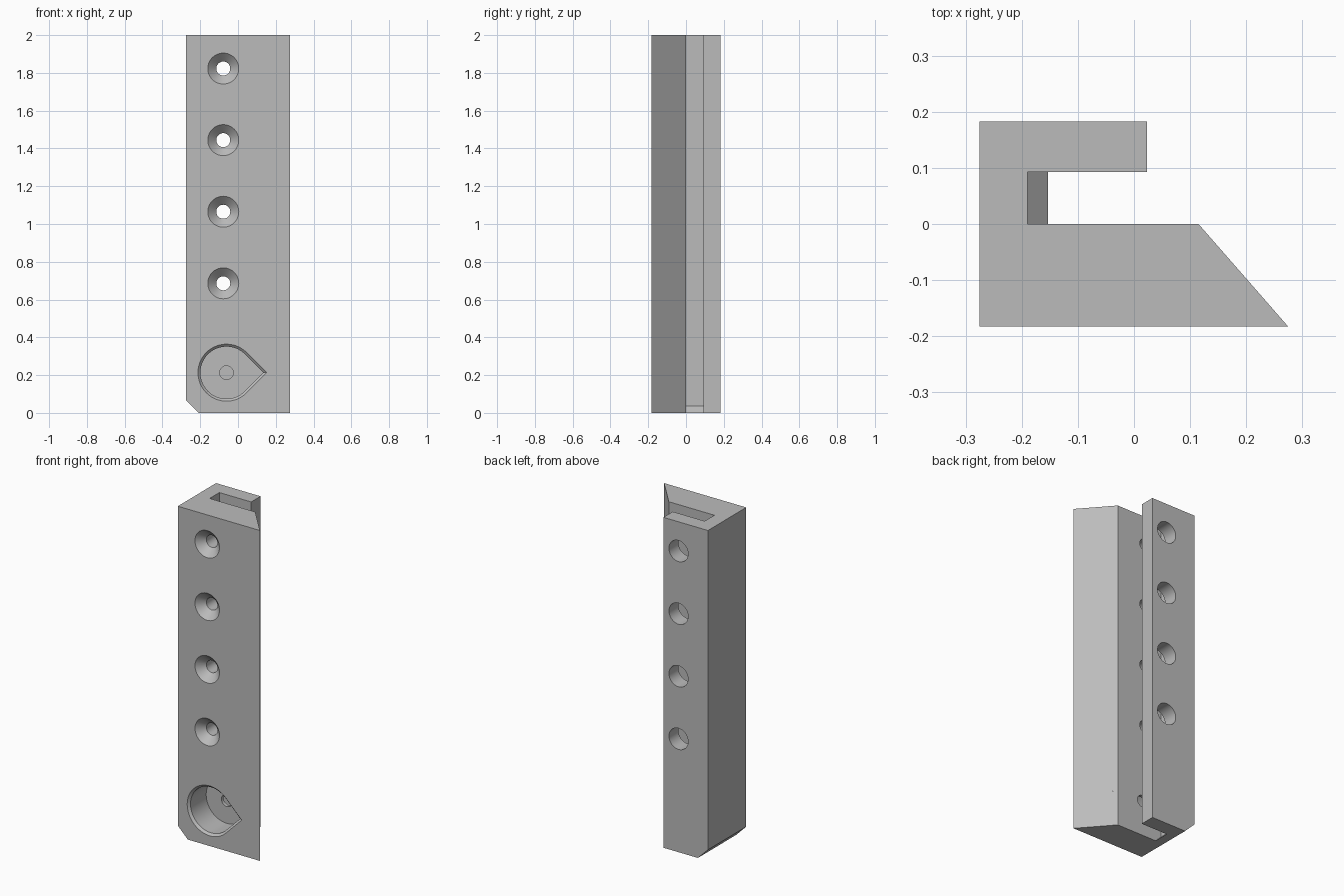
import bpy
import bmesh
import math

cube = bpy.data.objects.get("Cube")
if cube:
    bpy.data.objects.remove(cube, do_unlink=True)

grey = bpy.data.materials.new("plain grey")
grey.use_nodes = True
grey.diffuse_color = (0.5, 0.5, 0.5, 1)
grey.node_tree.nodes["Principled BSDF"].inputs["Base Color"].default_value = (0.5, 0.5, 0.5, 1)


def loft(name, sections):
    """Solid through matching closed rings of 3D points, capped at both ends."""
    bm = bmesh.new()
    rings = [[bm.verts.new(p) for p in ring] for ring in sections]
    n = len(rings[0])
    for a, b in zip(rings, rings[1:]):
        for i in range(n):
            j = (i + 1) % n
            bm.faces.new((a[i], a[j], b[j], b[i]))
    bm.faces.new(rings[0])
    bm.faces.new(rings[-1])
    bmesh.ops.recalc_face_normals(bm, faces=bm.faces)
    mesh = bpy.data.meshes.new(name)
    bm.to_mesh(mesh)
    bm.free()
    mesh.materials.append(grey)
    obj = bpy.data.objects.new(name, mesh)
    bpy.context.collection.objects.link(obj)
    return obj


def along_y(name, outline, sections, x=0, z=0):
    """Loft an xz outline along y; sections are (scale, y)."""
    return loft(name, [[(x + s * u, y, z + s * v) for u, v in outline] for s, y in sections])


def cut(body, cutter):
    cutter.hide_render = True
    mod = body.modifiers.new("cut", "BOOLEAN")
    mod.operation = "DIFFERENCE"
    mod.solver = "EXACT"
    mod.object = cutter
    bpy.context.view_layer.objects.active = body
    bpy.ops.object.modifier_apply(modifier=mod.name)
    bpy.data.objects.remove(cutter, do_unlink=True)


circle = [(math.cos(math.tau * i / 48), math.sin(math.tau * i / 48)) for i in range(48)]
teardrop = [(math.cos(math.radians(a)), math.sin(math.radians(a))) for a in range(45, 316, 6)]
teardrop += [(math.sqrt(0.5), -math.sqrt(0.5)), (math.sqrt(2), 0)]

# Main rail with slanted front lip
footprint = [(-0.275, -0.183), (0.275, -0.183), (0.115, 0), (0.115, 0.05),
             (0.023, 0.05), (0.023, 0.183), (-0.275, 0.183)]
rail = loft("mounting_rail", [[(x, y, z) for x, y in footprint] for z in (0, 2)])

# Side slot, with a sloped foot at the bottom of its inner wall
slot = [(-0.19, 0.037), (-0.133, -0.02), (0.3, -0.02), (0.3, 2.02), (-0.19, 2.02)]
cut(rail, along_y("slot_cutter", slot, [(1, 0), (1, 0.093)]))

# Bevelled bottom corner
corner = [(-0.305, 0.097), (-0.305, -0.03), (-0.178, -0.03)]
cut(rail, along_y("corner_cutter", corner, [(1, -0.3), (1, 0.3)]))

# Countersunk screw holes with wider access holes in the rear plate
for i in range(4):
    profile = [(0.102, -0.203), (0.037, -0.138), (0.037, 0.04), (0.064, 0.05), (0.064, 0.22)]
    cut(rail, along_y("screw_cutter", circle, profile, -0.078, 0.686 + 0.379 * i))

# Teardrop pocket with a bevelled rim, and the small hole in its floor
cut(rail, along_y("pocket_cutter", teardrop,
                  [(0.171, -0.203), (0.138, -0.17), (0.138, -0.02)], -0.061, 0.213))
cut(rail, along_y("pin_cutter", circle, [(0.036, -0.06), (0.036, 0.04)], -0.061, 0.213))

# Smooth round walls, keep edges crisp
bpy.ops.object.select_all(action="DESELECT")
rail.select_set(True)
bpy.context.view_layer.objects.active = rail
bpy.ops.object.shade_smooth_by_angle(angle=math.radians(25))
